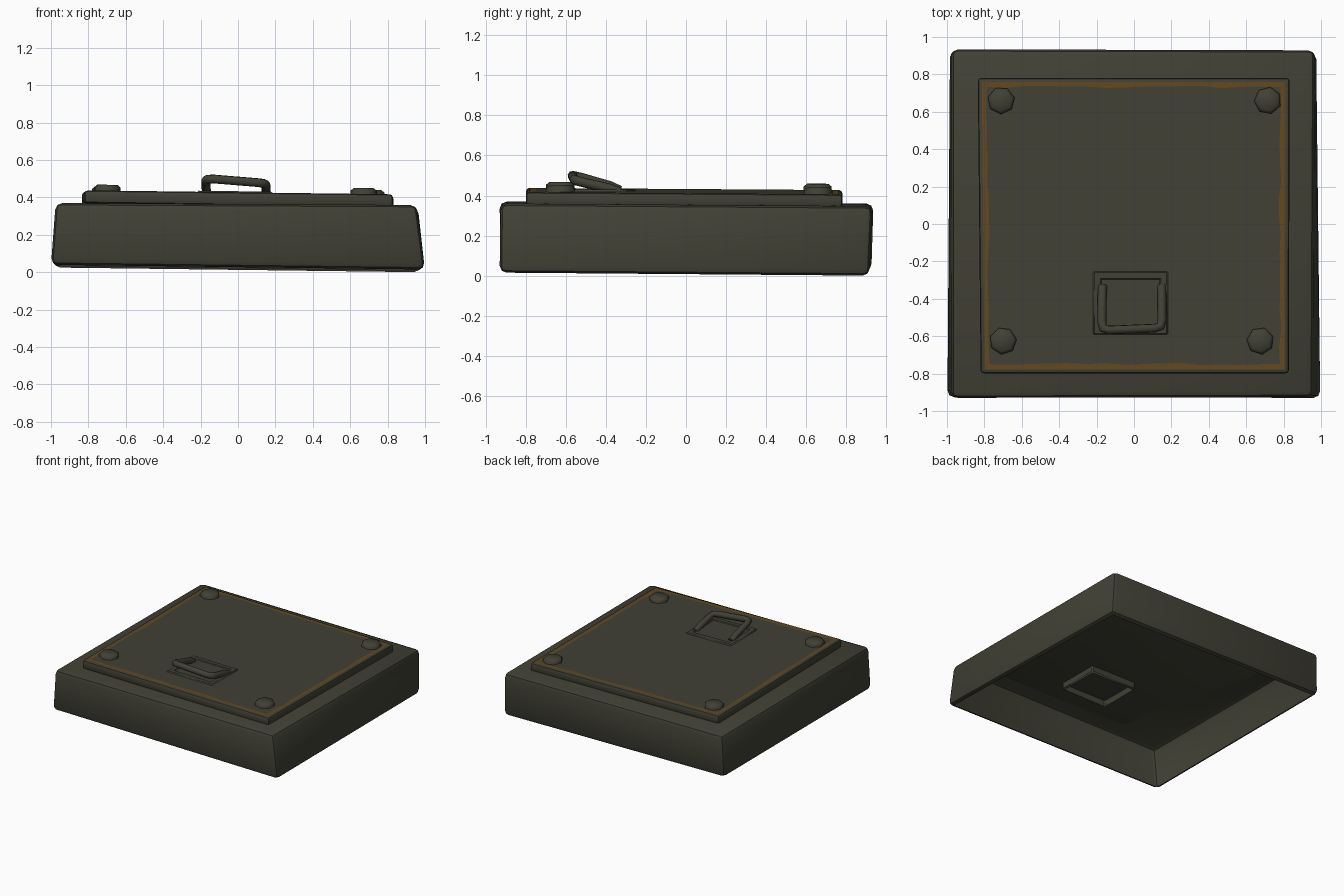
import bpy, bmesh, math, random
from mathutils import Vector

if "Cube" in bpy.data.objects:
    bpy.data.objects.remove(bpy.data.objects["Cube"])

random.seed(4)


def material(name, rgb):
    m = bpy.data.materials.new(name)
    m.diffuse_color = (*rgb, 1)
    m.use_nodes = True
    m.node_tree.nodes["Principled BSDF"].inputs["Base Color"].default_value = m.diffuse_color
    return m


OLIVE = material("dark olive metal", (0.052, 0.052, 0.036))
RUST = material("rust brown", (0.125, 0.066, 0.014))


def panel_z(x, y):
    """Height of the slightly tilted lid surface."""
    return 0.422 - 0.013 * x - 0.007 * y


def finish(name, bm, mats=(OLIVE,), angle=40):
    bmesh.ops.recalc_face_normals(bm, faces=bm.faces[:])
    me = bpy.data.meshes.new(name)
    bm.to_mesh(me)
    bm.free()
    ob = bpy.data.objects.new(name, me)
    bpy.context.collection.objects.link(ob)
    for m in mats:
        me.materials.append(m)
    bpy.ops.object.select_all(action='DESELECT')
    ob.select_set(True)
    bpy.context.view_layer.objects.active = ob
    bpy.ops.object.shade_smooth_by_angle(angle=math.radians(angle))
    return ob


def skewed_box(bottom, top, bevel, segments=2):
    """Bevelled box from four bottom and four top corners (counter-clockwise)."""
    bm = bmesh.new()
    b = [bm.verts.new(p) for p in bottom]
    t = [bm.verts.new(p) for p in top]
    bm.faces.new(b[::-1])
    bm.faces.new(t)
    for i in range(4):
        j = (i + 1) % 4
        bm.faces.new((b[i], b[j], t[j], t[i]))
    bmesh.ops.bevel(bm, geom=bm.edges[:], offset=bevel, segments=segments,
                    profile=0.5, affect='EDGES')
    bm.normal_update()
    return bm


def open_bottom(bm):
    low = min(bm.faces, key=lambda f: f.normal.z * f.calc_area())
    bmesh.ops.delete(bm, geom=[low], context='FACES')


def top_face(bm):
    return max(bm.faces, key=lambda f: f.normal.z * f.calc_area())


def rect(x0, x1, y0, y1):
    return [(x0, y0), (x1, y0), (x1, y1), (x0, y1)]


# Hollow base, slightly crooked
bm = skewed_box(
    [(-1.0, -0.925, 0.04), (1.0, -0.93, 0.015), (0.975, 0.915, 0.0), (-0.985, 0.925, 0.025)],
    [(-0.975, -0.93, 0.37), (0.955, -0.925, 0.36), (0.965, 0.93, 0.347), (-0.975, 0.935, 0.36)],
    0.035)
open_bottom(bm)
finish("base", bm)

# Lid panel with a worn rust border
outline = [(-0.82, -0.798), (0.828, -0.798), (0.832, 0.78), (-0.835, 0.78)]
bm = skewed_box([(x, y, panel_z(x, y) - 0.068) for x, y in outline],
                [(x, y, panel_z(x, y)) for x, y in outline], 0.017)
centre = top_face(bm)
bmesh.ops.inset_region(bm, faces=[centre], thickness=0.006)
ring = bmesh.ops.inset_region(bm, faces=[centre], thickness=0.038)["faces"]
for f in ring:
    f.material_index = 1
cut = bmesh.ops.subdivide_edges(bm, edges=list(centre.edges), cuts=14)
for v in [g for g in cut["geom_inner"] if isinstance(g, bmesh.types.BMVert)]:
    x, y = v.co.x, v.co.y
    shift = random.uniform(-0.007, 0.007)
    if abs(x) > abs(y):
        v.co.x += shift
    else:
        v.co.y += shift
    v.co.z += panel_z(v.co.x, v.co.y) - panel_z(x, y)
finish("lid_panel", bm, (OLIVE, RUST))

# Corner bolts: low, chamfered studs
for i, (x, y, turn) in enumerate([(-0.71, 0.66, 0.2), (0.715, 0.66, 0.5),
                                  (-0.70, -0.625, 0.1), (0.675, -0.625, 0.35)]):
    bm = bmesh.new()
    n = 7
    rows = []
    for r, dz in ((0.073, -0.02), (0.073, 0.018), (0.056, 0.032)):
        row = []
        for k in range(n):
            a = turn + math.tau * k / n
            px, py = x + r * math.cos(a), y + r * math.sin(a)
            row.append(bm.verts.new((px, py, panel_z(px, py) + dz)))
        rows.append(row)
    for lo, hi in zip(rows, rows[1:]):
        for k in range(n):
            m = (k + 1) % n
            bm.faces.new((lo[k], lo[m], hi[m], hi[k]))
    bm.faces.new(rows[-1])
    bm.faces.new(rows[0][::-1])
    finish(f"bolt_{i + 1}", bm, angle=60)

# Handle mount: open-bottomed frame passing down through the lid
corners = rect(-0.222, 0.185, -0.595, -0.25)
bm = skewed_box([(x, y, 0.30) for x, y in corners],
                [(x, y, panel_z(x, y) + 0.007) for x, y in corners], 0.01, 1)
centre = top_face(bm)
bmesh.ops.inset_region(bm, faces=[centre], thickness=0.045)
bmesh.ops.inset_region(bm, faces=[centre], thickness=0.008, depth=-0.006)
open_bottom(bm)
finish("handle_mount", bm)

# Folding handle: bent round bar, rising towards the front
path = [(-0.168, -0.33, 0.425), (-0.17, -0.38, 0.448), (-0.172, -0.525, 0.49),
        (-0.165, -0.558, 0.497), (-0.135, -0.567, 0.499),
        (0.11, -0.557, 0.479), (0.142, -0.547, 0.474), (0.15, -0.515, 0.466),
        (0.149, -0.38, 0.435), (0.148, -0.33, 0.415)]
curve = bpy.data.curves.new("handle_path", 'CURVE')
curve.dimensions = '3D'
curve.bevel_depth = 0.024
curve.bevel_resolution = 2
curve.use_fill_caps = True
spline = curve.splines.new('POLY')
spline.points.add(len(path) - 1)
for p, co in zip(spline.points, path):
    p.co = (*co, 1)
tmp = bpy.data.objects.new("handle_curve", curve)
bpy.context.collection.objects.link(tmp)
bpy.context.view_layer.update()
bm = bmesh.new()
mesh = bpy.data.meshes.new_from_object(tmp.evaluated_get(bpy.context.evaluated_depsgraph_get()))
bm.from_mesh(mesh)
bpy.data.objects.remove(tmp)
bpy.data.meshes.remove(mesh)
for f in bm.faces:
    f.material_index = 0
finish("handle", bm, angle=60)
